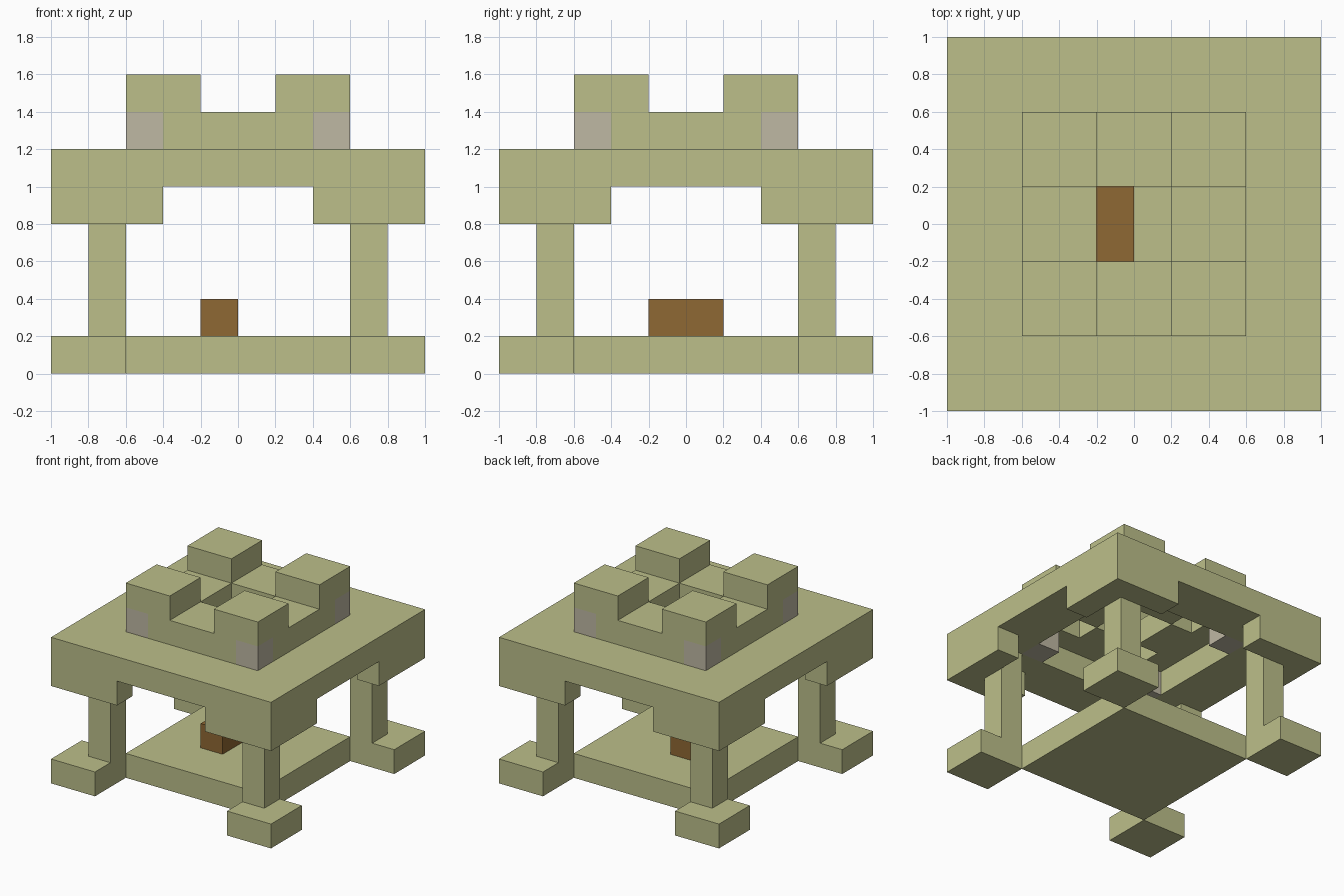
import bpy
import bmesh

cube = bpy.data.objects.get("Cube")
if cube:
    bpy.data.objects.remove(cube, do_unlink=True)


def material(name, rgb):
    mat = bpy.data.materials.new(name)
    mat.use_nodes = True
    color = (*rgb, 1)
    mat.diffuse_color = color
    mat.node_tree.nodes["Principled BSDF"].inputs["Base Color"].default_value = color
    return mat


def rect(x0, x1, y0, y1):
    return [(x0, y0), (x1, y0), (x1, y1), (x0, y1)]


def prism(name, outline, z0, z1, mat, mirror=False):
    """Extrude a flat outline upward; optionally mirror it to all four quadrants."""
    bm = bmesh.new()
    base = bm.faces.new([bm.verts.new((x, y, z0)) for x, y in outline])
    top = bmesh.ops.extrude_face_region(bm, geom=[base], use_keep_orig=True)["geom"]
    for v in top:
        if isinstance(v, bmesh.types.BMVert):
            v.co.z = z1
    bmesh.ops.recalc_face_normals(bm, faces=bm.faces)
    if mirror:
        # open the seams so that the mirrored halves weld into one shell
        seams = [f for f in bm.faces
                 if any(all(abs(v.co[a]) < 1e-5 for v in f.verts) for a in (0, 1))]
        bmesh.ops.delete(bm, geom=seams, context='FACES')
    mesh = bpy.data.meshes.new(name)
    bm.to_mesh(mesh)
    bm.free()
    mesh.materials.append(mat)
    obj = bpy.data.objects.new(name, mesh)
    bpy.context.collection.objects.link(obj)
    if mirror:
        mod = obj.modifiers.new("Four quadrants", 'MIRROR')
        mod.use_axis = (True, True, False)
    return obj


def swap(outline):
    return [(y, x) for x, y in outline]


stone = material("Olive stone", (0.503, 0.521, 0.254))
pale = material("Pale grey stone", (0.521, 0.479, 0.371))
wood = material("Brown wood", (0.275, 0.138, 0.033))

# Ground level: floor slab, corner feet, pillars and the bench
prism("floor_slab", rect(-0.6, 0.6, -0.6, 0.6), 0, 0.2, stone)
prism("corner_feet", rect(0.6, 1, 0.6, 1), 0, 0.2, stone, True)
prism("pillars", rect(0.6, 0.8, 0.6, 0.8), 0.2, 1.0, stone, True)
prism("bench", rect(-0.2, 0, -0.2, 0.2), 0.2, 0.4, wood)

# Roof: square ring with L-shaped brackets hanging at its corners
prism("roof_ring", [(0, 0.6), (0.6, 0.6), (0.6, 0), (1, 0), (1, 1), (0, 1)],
      1.0, 1.2, stone, True)
prism("corner_brackets", [(0.4, 0.8), (0.8, 0.8), (0.8, 0.4), (1, 0.4), (1, 1), (0.4, 1)],
      0.8, 1.0, stone, True)

# Turret: walls around a central opening, leaving a pocket under each battlement
wall = [(0, 0.2), (0.2, 0.2), (0.2, 0.4), (0.4, 0.4), (0.4, 0.6), (0, 0.6)]
prism("turret_front_back_walls", wall, 1.2, 1.4, stone, True)
prism("turret_side_walls", swap(wall), 1.2, 1.4, stone, True)
prism("turret_corner_posts", rect(0.4, 0.6, 0.4, 0.6), 1.0, 1.4, pale, True)
prism("battlements", rect(0.2, 0.6, 0.2, 0.6), 1.4, 1.6, stone, True)
